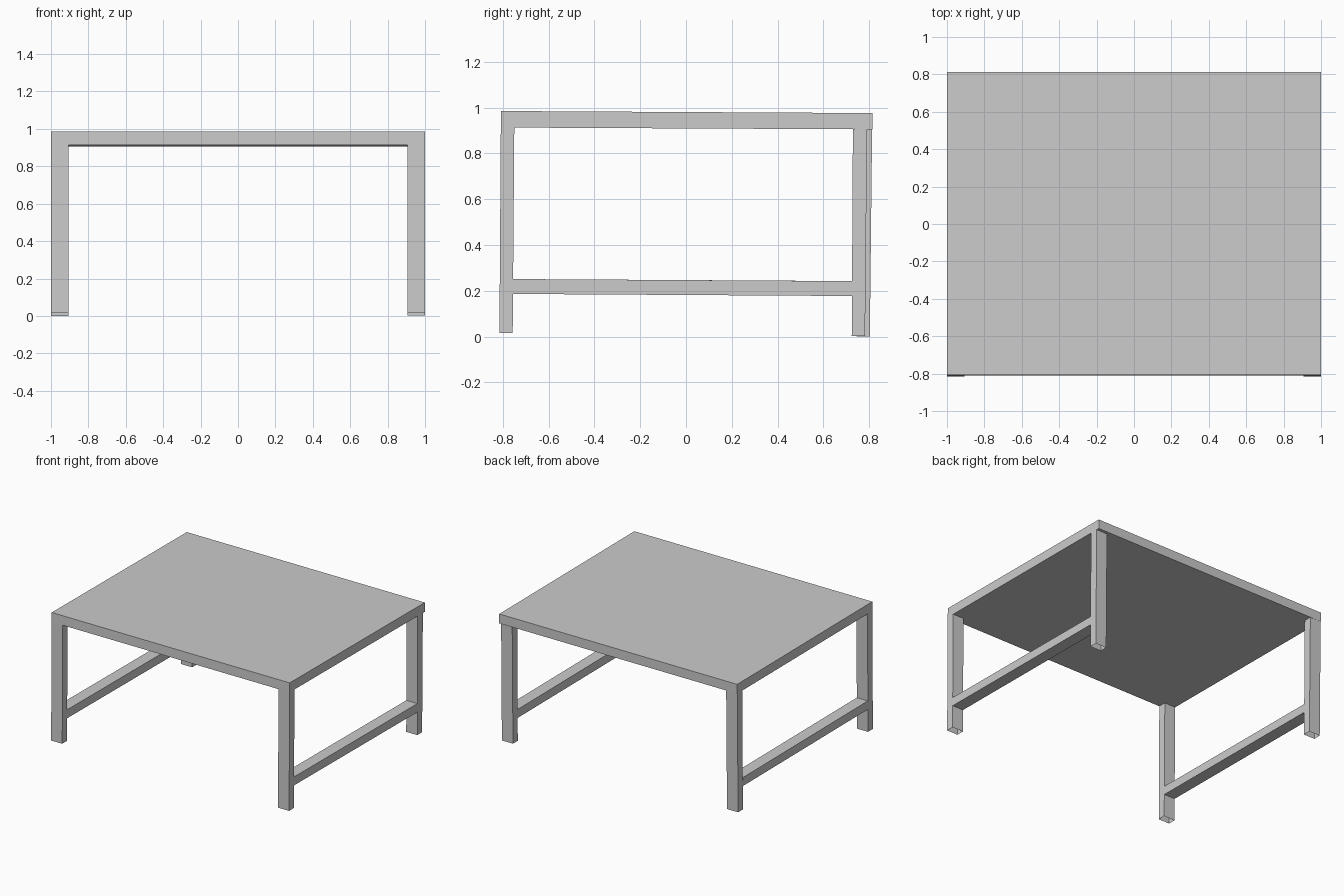
import bpy, bmesh

if "Cube" in bpy.data.objects:
    bpy.data.objects.remove(bpy.data.objects["Cube"])


def side_prism(name, outline, x0, x1, open_edges=()):
    """Extrude a (y, z) outline along x; open_edges lists outline edges left without a face."""
    bm = bmesh.new()
    a = [bm.verts.new((x0, y, z)) for y, z in outline]
    b = [bm.verts.new((x1, y, z)) for y, z in outline]
    bm.faces.new(a)
    bm.faces.new(b[::-1])
    n = len(outline)
    for i in range(n):
        if i not in open_edges:
            j = (i + 1) % n
            bm.faces.new((a[i], b[i], b[j], a[j]))
    bmesh.ops.recalc_face_normals(bm, faces=bm.faces)
    mesh = bpy.data.meshes.new(name)
    bm.to_mesh(mesh)
    bm.free()
    obj = bpy.data.objects.new(name, mesh)
    bpy.context.collection.objects.link(obj)
    return obj


# Table top, leaning very slightly to the back
side_prism("table_top", [(-0.809, 0.913), (0.814, 0.905), (0.814, 0.976), (-0.808, 0.985)], -1, 1)

# Leg outlines in side view: bottom outer, bottom inner, top inner, top outer
front_leg = [(-0.815, 0.015), (-0.757, 0.015), (-0.750, 0.9127), (-0.809, 0.913)]
back_leg_right = [(0.782, 0.003), (0.724, 0.003), (0.729, 0.9054), (0.791, 0.9051)]
back_leg_left = [(0.803, 0.0), (0.745, 0.0), (0.753, 0.9053), (0.813, 0.905)]

for side, x0, x1, back, rail_end in (("right", 0.907, 1, back_leg_right, 0.725),
                                     ("left", -1, -0.907, back_leg_left, 0.746)):
    # Legs are hollow, open at the foot
    side_prism("front_leg_" + side, front_leg, x0, x1, open_edges=(0,))
    side_prism("back_leg_" + side, back, x0, x1, open_edges=(0,))
    # Low rail joining front and back leg
    side_prism("side_rail_" + side,
               [(-0.756, 0.186), (rail_end, 0.177), (rail_end, 0.242), (-0.755, 0.251)], x0, x1)
